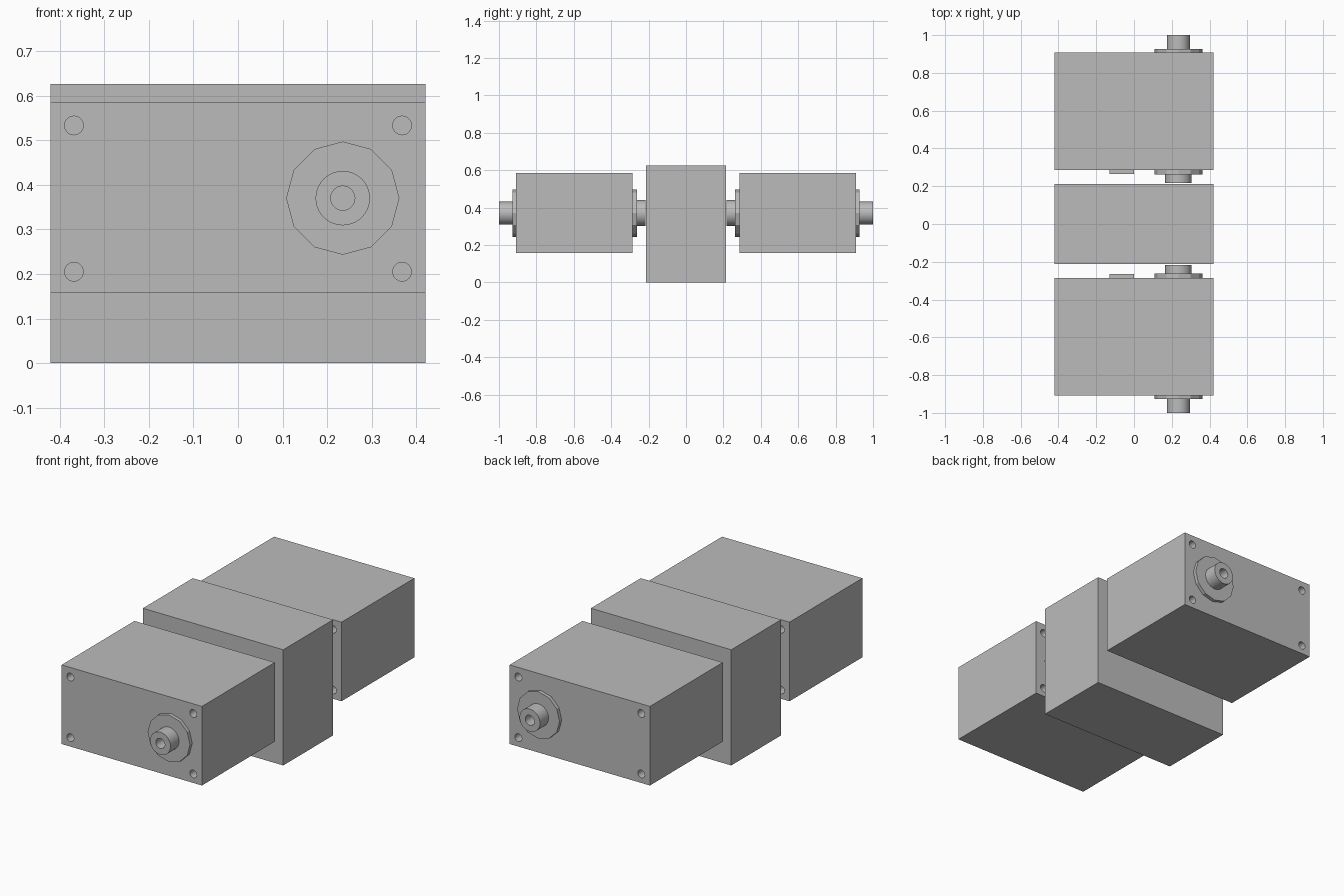
import bpy, bmesh
from math import sin, cos, tau, radians

if "Cube" in bpy.data.objects:
    bpy.data.objects.remove(bpy.data.objects["Cube"], do_unlink=True)

GREY = (0.5, 0.5, 0.5, 1.0)
grey = bpy.data.materials.new("plain grey")
grey.use_nodes = True
grey.diffuse_color = GREY
grey.node_tree.nodes["Principled BSDF"].inputs["Base Color"].default_value = GREY

AXIS_X, AXIS_Z = 0.235, 0.37      # shaft line
HALF_W = 0.42                     # half width of every housing
LOW, HIGH = 0.157, 0.585          # end housing bottom and top
INNER, OUTER = 0.285, 0.908       # end housing near and far faces


def finish(name, bm):
    bmesh.ops.recalc_face_normals(bm, faces=bm.faces)
    mesh = bpy.data.meshes.new(name)
    bm.to_mesh(mesh)
    bm.free()
    obj = bpy.data.objects.new(name, mesh)
    bpy.context.collection.objects.link(obj)
    mesh.materials.append(grey)
    return obj


def box(name, x, y, z):
    """Box from (low, high) ranges on each axis."""
    bm = bmesh.new()
    bmesh.ops.create_cube(bm, size=1)
    for v in bm.verts:
        v.co = [(lo + hi) / 2 + c * (hi - lo) for c, (lo, hi) in zip(v.co, (x, y, z))]
    return finish(name, bm)


def add_turned(bm, profile, x, z, sides):
    """Turn (radius, y) points around a line along y; both ends are capped."""
    rings = [[bm.verts.new((x + r * cos(tau * i / sides), y, z + r * sin(tau * i / sides)))
              for i in range(sides)] for r, y in profile]
    for a, b in zip(rings, rings[1:]):
        for i in range(sides):
            j = (i + 1) % sides
            bm.faces.new((a[i], a[j], b[j], b[i]))
    bm.faces.new(rings[0])
    bm.faces.new(rings[-1])


def turned(name, profile, sides, smooth=False):
    bm = bmesh.new()
    add_turned(bm, profile, AXIS_X, AXIS_Z, sides)
    obj = finish(name, bm)
    if smooth:
        bpy.ops.object.select_all(action='DESELECT')
        obj.select_set(True)
        bpy.context.view_layer.objects.active = obj
        bpy.ops.object.shade_smooth_by_angle(angle=radians(35))
    return obj


def drill_corners(body, side):
    """Blind screw holes in the four corners of both end faces."""
    bm = bmesh.new()
    for x in (-0.368, 0.368):
        for z in (0.205, 0.533):
            for near, deep in ((INNER - 0.02, INNER + 0.06), (OUTER + 0.02, OUTER - 0.06)):
                add_turned(bm, [(0.021, side * near), (0.021, side * deep)], x, z, 24)
    cutter = finish("hole_cutter", bm)
    cutter.hide_render = True
    mod = body.modifiers.new("screw_holes", 'BOOLEAN')
    mod.operation, mod.solver, mod.object = 'DIFFERENCE', 'EXACT', cutter
    bpy.context.view_layer.objects.active = body
    bpy.ops.object.modifier_apply(modifier=mod.name)
    bpy.data.objects.remove(cutter, do_unlink=True)


# Tall central housing
box("centre_housing", (-HALF_W, HALF_W), (-0.213, 0.213), (0, 0.626))

# Matching end units, mirrored front to back
for end, s in (("front", -1), ("back", 1)):
    housing = box(end + "_housing", (-HALF_W, HALF_W), sorted((s * INNER, s * OUTER)), (LOW, HIGH))
    drill_corners(housing, s)
    turned(end + "_outer_flange", [(0.127, s * OUTER), (0.127, s * 0.927)], 12)
    turned(end + "_inner_flange", [(0.127, s * INNER), (0.127, s * 0.262)], 12)
    # Hollow output shaft and solid coupling shaft
    turned(end + "_output_shaft", [(0.061, s * 0.92), (0.061, s), (0.027, s), (0.027, s * 0.93)],
           40, True)
    turned(end + "_coupling_shaft", [(0.07, s * 0.27), (0.07, s * 0.217)], 40, True)
    # Small block on the inner face
    box(end + "_inner_block", (-0.13, 0), sorted((s * INNER, s * 0.264)), (0.305, 0.435))
